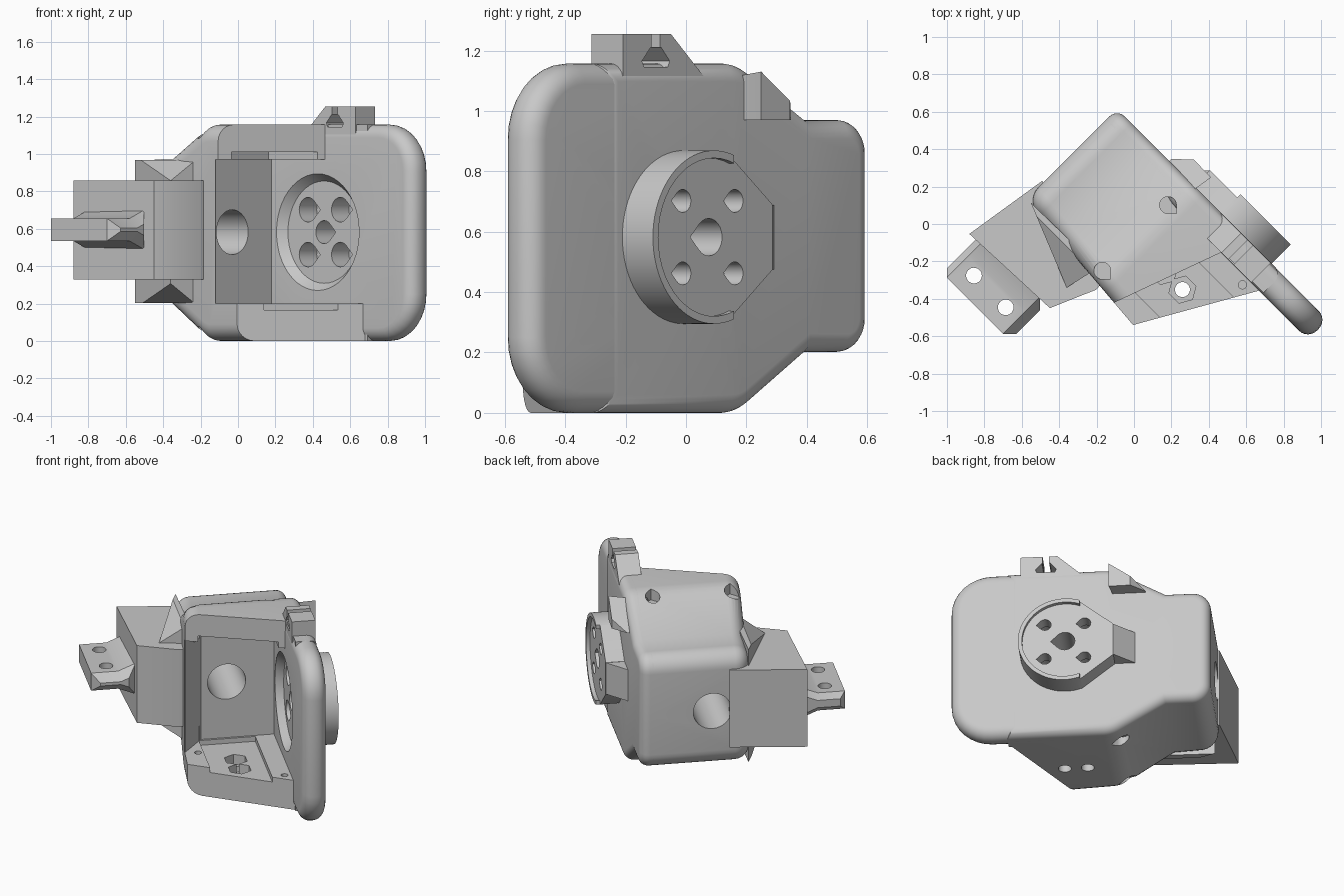
import bpy, bmesh
from math import cos, sin, pi, radians, tan
from mathutils import Matrix, Vector

if "Cube" in bpy.data.objects:
    bpy.data.objects.remove(bpy.data.objects["Cube"])

grey = bpy.data.materials.new("plain_grey")
grey.use_nodes = True
grey.diffuse_color = (0.58, 0.58, 0.58, 1)
grey.node_tree.nodes["Principled BSDF"].inputs["Base Color"].default_value = grey.diffuse_color

# Parts are laid out in a frame (s, t, z) and turned about z at the end
TURN = Matrix.Rotation(radians(-45), 4, 'Z')
PLACE = {'z': lambda a, b, h: (a, b, h),
         't': lambda a, b, h: (a, h, b),
         's': lambda a, b, h: (h, a, b)}


def prism(name, pts, lo, hi, axis='z', scale=1, bevel=(0, 0), segments=6):
    """Extrude a 2D outline along an axis, optionally tapered or with rounded ends."""
    bm = bmesh.new()
    mid = sum((Vector(p) for p in pts), Vector((0, 0))) / len(pts)
    rings = []
    for h, k in ((lo, 1), (hi, scale)):
        rings.append([bm.verts.new(PLACE[axis](*(mid + (Vector(p) - mid) * k), h)) for p in pts])
        bm.faces.new(rings[-1])
    n = len(pts)
    for i in range(n):
        j = (i + 1) % n
        bm.faces.new((rings[0][i], rings[0][j], rings[1][j], rings[1][i]))
    bmesh.ops.recalc_face_normals(bm, faces=bm.faces)
    k = "stz".index(axis)
    for h, size in zip((lo, hi), bevel):
        if size:
            edges = [e for e in bm.edges if all(abs(v.co[k] - h) < 1e-5 for v in e.verts)]
            bmesh.ops.bevel(bm, geom=edges, offset=size, segments=segments,
                            profile=0.5, affect='EDGES', clamp_overlap=False)
    mesh = bpy.data.meshes.new(name)
    bm.to_mesh(mesh)
    bm.free()
    ob = bpy.data.objects.new(name, mesh)
    bpy.context.collection.objects.link(ob)
    return ob


def circle(a, b, r, n=32):
    return [(a + r * cos(2 * pi * i / n), b + r * sin(2 * pi * i / n)) for i in range(n)]


def teardrop(a, b, r):
    return [(a + r * cos(radians(d)), b + r * sin(radians(d))) for d in range(45, 316, 15)] + [(a + r * 1.41, b)]


def fillet(corners, n=8):
    """Round each (a, b, radius) corner of an outline."""
    out = []
    for i, (a, b, r) in enumerate(corners):
        p = Vector((a, b))
        if not r:
            out.append(p)
            continue
        u = (Vector(corners[i - 1][:2]) - p).normalized()
        v = (Vector(corners[(i + 1) % len(corners)][:2]) - p).normalized()
        half = u.angle(v) / 2
        centre = p + (u + v).normalized() * (r / sin(half))
        start = p + u * (r / tan(half)) - centre
        sweep = start.angle_signed(p + v * (r / tan(half)) - centre)
        for k in range(n + 1):
            out.append(centre + Matrix.Rotation(-sweep * k / n, 2) @ start)
    return out


def cut(ob, cutters):
    for c in cutters:
        c.hide_render = True
        m = ob.modifiers.new("cut", 'BOOLEAN')
        m.operation, m.solver, m.object = 'DIFFERENCE', 'EXACT', c
    bpy.context.view_layer.update()
    deps = bpy.context.evaluated_depsgraph_get()
    mesh = bpy.data.meshes.new_from_object(ob.evaluated_get(deps))
    ob.modifiers.clear()
    ob.data = mesh


def outline(front, r):
    # Shared side profile: low rounded back, chamfers, tall front
    top = [(-0.5, 0.58, 0), (-0.5, 0.97, 0.11), (-0.225, 0.97, 0), (0.1, 1.157, 0.2), (front, 1.157, r)]
    low = [(s, 1.157 - z + (0.015 if z < 1 else 0), q) for s, z, q in reversed(top[1:])]
    return fillet(top + low)


CZ = 0.582
HUB = 0.383

# Main shells; the housing's left side flares slightly toward the front
housing = prism("housing", outline(0.75, 0), -0.355, 0.372, 't', bevel=(0.09, 0.06))
for v in housing.data.vertices:
    if v.co.y < 0:
        v.co.y -= 0.08 * v.co.x
plate = prism("side_plate", outline(1.095, 0.25), 0.22, 0.37, 't', bevel=(0.069, 0.069))

# Open cavity, hood front, base front and shallow channels
cavity = prism("cavity_cutter", [(0.035, 0.23), (0.035, -0.24), (0.2, -0.365), (0.2, -0.5),
                                 (1.5, -0.5), (1.5, 0.23)], 0.2, 0.97)
hood_cut = prism("hood_cutter", [(0.187, -0.47), (0.44, 0.23), (1.5, 0.23), (1.5, -0.47)], 0.97, 2)
base_cut = prism("base_cutter", [(0.33, -0.47), (0.73, 0.23), (1.5, 0.23), (1.5, -0.47)], -1, 0.2)
floor_channel = prism("floor_channel_cutter", [(0.05, -0.255), (1, -0.255), (1, 0.1), (0.05, 0.1)], 0.167, 0.3)
hood_channel = prism("hood_channel_cutter", [(0.05, -0.297), (1, -0.297), (1, 0.18), (0.05, 0.18)], 0.9, 1.01)
back_hole = prism("back_hole_cutter", circle(-0.078, CZ, 0.12), -0.8, 0.3, 's')
housing_cutters = [cavity, hood_cut, base_cut, floor_channel, hood_channel, back_hole]

# Screw and nut holes in the base and chamfers
for s in (0.29, 0.431):
    housing_cutters.append(prism("nut_cutter", circle(s, -0.065, 0.075, 6), 0.1, 0.3))
    housing_cutters.append(prism("bolt_cutter", circle(s, -0.065, 0.04), -0.2, 0.15))
for s, t in ((0.64, 0.18), (0.22, -0.29)):
    housing_cutters.append(prism("pin_cutter", circle(s, t, 0.022, 16), 0.12, 0.3))
for t in (0.2, -0.297):
    for lo, hi in ((1.08, 1.4), (-0.3, 0.08)):
        housing_cutters.append(prism("chamfer_hole_cutter", teardrop(0.057, t, 0.045), lo, hi))

# Round hub with a flat-sided tooth toward the back
arc = [(HUB + 0.287 * cos(radians(d)), CZ + 0.287 * sin(radians(d))) for d in range(-110, 111, 5)]
hub = prism("hub", arc + [(0.085, CZ + 0.108), (0.085, CZ - 0.108)], 0.3, 0.515, 't')
tooth = prism("tooth_ramp", [(0.15, 0.3), (0.15, 0.489), (0.085, 0.489), (-0.047, 0.365), (-0.047, 0.3)],
              CZ - 0.107, CZ + 0.107)
recess = prism("recess_cutter", circle(HUB, CZ, 0.262, 48), 0.49, 0.6, 't')
tooth_step = prism("tooth_cutter", [(-0.2, 0), (0.29, 0), (0.29, 1.2), (-0.2, 1.2)], 0.49, 0.6, 't')
dish = prism("dish_cutter", circle(HUB, CZ, 0.32, 48), 0.21, 0.268, 't', scale=0.855)
hub_holes = [prism("centre_hole_cutter", teardrop(HUB, CZ, 0.062), 0.15, 0.7, 't')]
for i in (-1, 1):
    for j in (-1, 1):
        a, b = HUB + 0.122 * i, CZ + 0.12 * j
        hub_holes.append(prism("screw_hole_cutter", teardrop(a, b, 0.038), 0.35, 0.7, 't'))
        hub_holes.append(prism("screw_head_cutter", teardrop(a, b, 0.066), 0.15, 0.4, 't'))

cut(housing, housing_cutters + [dish] + hub_holes)
cut(plate, [dish] + hub_holes)
cut(hub, [recess, tooth_step] + hub_holes)

# Slotted clip on top of the plate
clip = prism("top_clip", [(0.665, 1.08), (0.665, 1.255), (0.44, 1.255), (0.27, 1.1), (0.27, 1.08)], 0.222, 0.369, 't')
slot = prism("slot_cutter", [(0.455, 1.145), (0.565, 1.145), (0.575, 1.165), (0.535, 1.21), (0.485, 1.21),
                             (0.445, 1.165)], 0.1, 0.5, 't')
slit = prism("slit_cutter", [(0.49, 1.2), (0.53, 1.2), (0.53, 1.4), (0.49, 1.4)], 0.1, 0.5, 't')
cut(clip, [slot, slit])

# Small sloped boss on the outer chamfer
boss = prism("outer_boss", [(0.1, 0.3), (0.1, 0.37), (0.115, 0.467), (-0.018, 0.47), (-0.106, 0.385), (-0.106, 0.3)],
             0.97, 1.2)
cut(boss, [prism("boss_slope_cutter", [(0.115, 1.13), (0.3, 1.14), (0.3, 1.4), (-0.4, 1.4), (-0.4, 0.755)],
                 0.1, 0.7, 't')])

# Left wedge, sloping down to the side block at top and bottom
wedge = prism("left_wedge", [(-0.47, -0.31), (-0.014, -0.495), (0.03, -0.3)], 0.202, 0.968)
cut(wedge, [prism("wedge_slope_cutter", [(-0.34, CZ + 0.386 * k), (-0.6, CZ + 0.2 * k), (-0.6, CZ + 0.6 * k),
                                         (-0.34, CZ + 0.6 * k)], -1, 1, 's') for k in (-1, 1)])

# Side block and mounting tab
block = prism("side_block", [(-0.585, -0.66), (0, -0.636), (0.106, -0.39), (0.1, -0.34),
                             (-0.4, -0.2), (-0.51, -0.184)], 0.33, 0.858)
tab = prism("mounting_tab", [(-0.91, 0.535), (-0.91, 0.655), (-0.74, 0.655), (-0.63, 0.7),
                             (-0.63, 0.49), (-0.74, 0.535)], -0.54, -0.03, 's', bevel=(0.035, 0.05), segments=1)
cut(tab, [prism("tab_hole_cutter", circle(s, -0.8, 0.042), 0.4, 0.8) for s in (-0.41, -0.17)])

# Drop cutters, turn parts into place, shade and colour
for ob in [o for o in bpy.data.objects if o.name.split(".")[0].endswith("_cutter")]:
    bpy.data.objects.remove(ob)
for ob in (housing, plate, hub, tooth, clip, boss, wedge, block, tab):
    ob.data.transform(TURN)
    ob.data.materials.clear()
    ob.data.materials.append(grey)
    bpy.ops.object.select_all(action='DESELECT')
    ob.select_set(True)
    bpy.context.view_layer.objects.active = ob
    bpy.ops.object.shade_smooth_by_angle(angle=radians(32))
